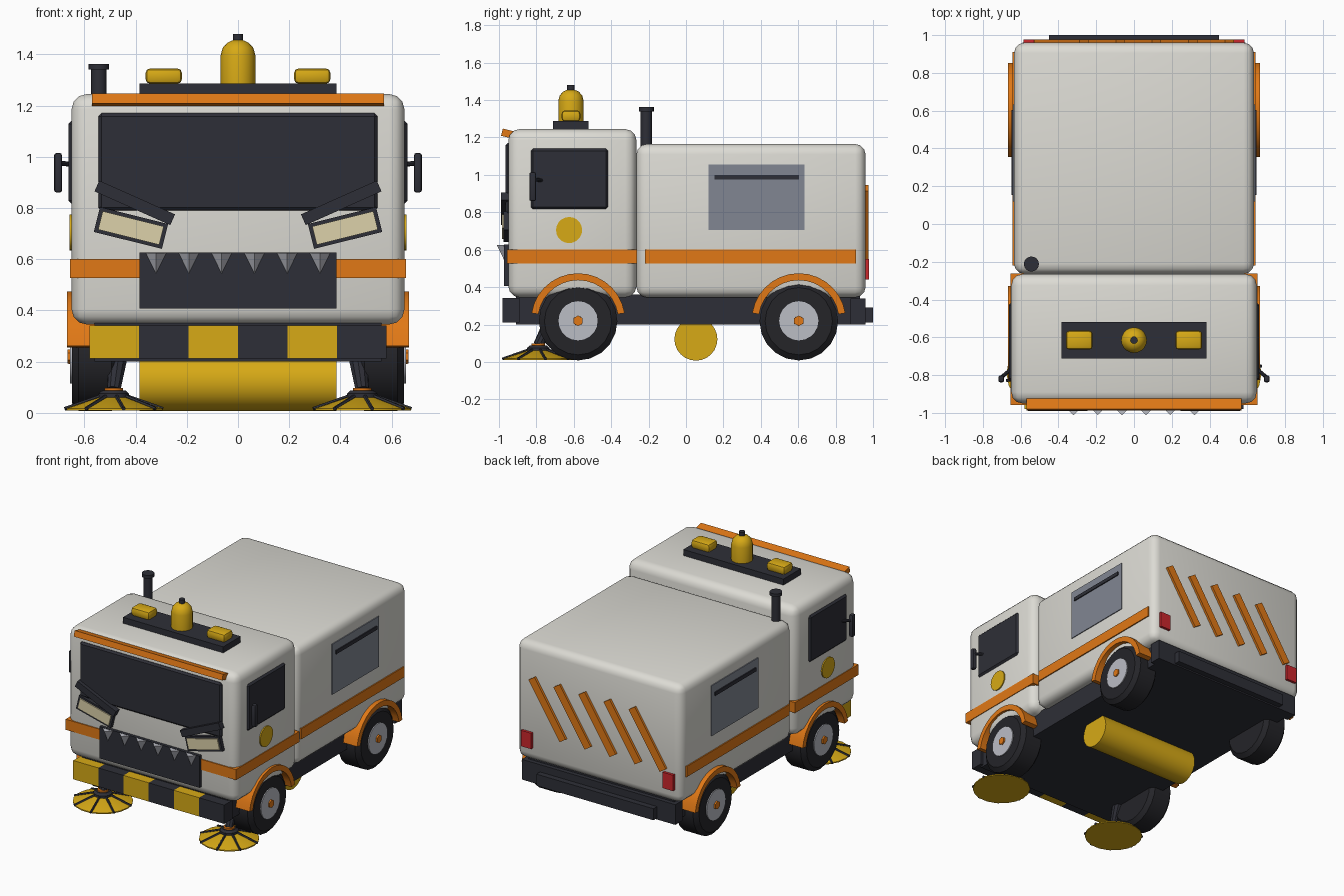
import bpy
import bmesh
from math import radians, pi, cos, sin
from mathutils import Matrix, Vector, Euler

if "Cube" in bpy.data.objects:
    bpy.data.objects.remove(bpy.data.objects["Cube"])


def material(name, rgb):
    m = bpy.data.materials.new(name)
    m.use_nodes = True
    color = (*rgb, 1)
    m.diffuse_color = color
    m.node_tree.nodes["Principled BSDF"].inputs["Base Color"].default_value = color
    return m


WHITE = material("warm white", (0.72, 0.71, 0.66))
DARK = material("dark grey", (0.027, 0.028, 0.038))
TYRE = material("tyre black", (0.018, 0.018, 0.022))
ORANGE = material("orange", (0.75, 0.19, 0.008))
YELLOW = material("yellow", (0.68, 0.4, 0.008))
CREAM = material("lamp cream", (0.72, 0.64, 0.4))
PANEL = material("panel grey", (0.22, 0.24, 0.29))
SILVER = material("silver", (0.5, 0.51, 0.56))
RED = material("red", (0.6, 0.02, 0.025))


def finish(name, bm, mat, loc=(0, 0, 0), rot=(0, 0, 0)):
    """Turn a bmesh into a placed, shaded object."""
    bmesh.ops.recalc_face_normals(bm, faces=bm.faces)
    me = bpy.data.meshes.new(name)
    bm.to_mesh(me)
    bm.free()
    me.materials.append(mat)
    me.shade_smooth()
    me.set_sharp_from_angle(angle=radians(35))
    ob = bpy.data.objects.new(name, me)
    bpy.context.scene.collection.objects.link(ob)
    ob.location = loc
    ob.rotation_euler = [radians(a) for a in rot]
    return ob


def box(name, x, y, z, mat, rot=(0, 0, 0), bevel=0, seg=1):
    """Box from its (min, max) range on each axis."""
    bm = bmesh.new()
    bmesh.ops.create_cube(bm, size=1)
    bmesh.ops.scale(bm, vec=[r[1] - r[0] for r in (x, y, z)], verts=bm.verts)
    if bevel:
        bmesh.ops.bevel(bm, geom=bm.edges[:], offset=bevel, segments=seg,
                        profile=0.5, affect='EDGES')
    return finish(name, bm, mat, [(r[0] + r[1]) / 2 for r in (x, y, z)], rot)


def around(c, half):
    return (c - half, c + half)


def side(s, a, b):
    """Range on the x axis, mirrored by the sign s."""
    return tuple(sorted((s * a, s * b)))


def lathe(name, profile, mat, loc, rot=(0, 0, 0), sides=20):
    """Revolve (radius, height) points around z and close both ends."""
    bm = bmesh.new()
    rings = [[bm.verts.new((r * cos(2 * pi * i / sides), r * sin(2 * pi * i / sides), h))
              for i in range(sides)] for r, h in profile]
    for a, b in zip(rings, rings[1:]):
        for i in range(sides):
            j = (i + 1) % sides
            bm.faces.new((a[i], a[j], b[j], b[i]))
    bm.faces.new(rings[0])
    bm.faces.new(rings[-1])
    return finish(name, bm, mat, loc, rot)


def rod(name, a, b, r1, r2, mat, sides=10):
    """Tapered rod between two points."""
    a, b = Vector(a), Vector(b)
    d = b - a
    rot = d.to_track_quat('Z', 'Y').to_euler()
    return lathe(name, [(r1, 0), (r2, d.length)], mat, a, [a_ * 180 / pi for a_ in rot], sides)


# Main bodies and chassis
box("cab", (-0.65, 0.65), (-0.95, -0.265), (0.345, 1.245), WHITE, bevel=0.06, seg=3)
box("hopper", (-0.635, 0.635), (-0.265, 0.96), (0.345, 1.165), WHITE, bevel=0.055, seg=3)
box("chassis", (-0.56, 0.56), (-0.91, 0.93), (0.2, 0.36), DARK)
box("rear_beam", (-0.59, 0.59), (0.88, 0.96), (0.2, 0.34), DARK)
box("rear_step", (-0.45, 0.45), (0.95, 1.0), (0.21, 0.29), DARK)

# Striped front bumper
for i in range(6):
    x0 = -0.58 + i * 0.58 / 3
    box("bumper_block", (x0, x0 + 0.58 / 3), (-0.98, -0.89), (0.212, 0.342),
        DARK if i % 2 else YELLOW)

# Orange waist bands and visor
box("cab_band", (-0.655, 0.655), (-0.957, -0.262), (0.527, 0.6), ORANGE)
box("hopper_band", (-0.643, 0.643), (-0.22, 0.91), (0.527, 0.6), ORANGE)
box("visor", (-0.57, 0.57), (-0.985, -0.9), (1.198, 1.238), ORANGE, rot=(-14, 0, 0))

# Windscreen and snarling face
box("windscreen", (-0.545, 0.545), (-0.965, -0.93), (0.79, 1.17), DARK, bevel=0.012)
box("mouth", (-0.385, 0.385), (-0.972, -0.92), (0.407, 0.627), DARK)
for i in range(6):
    lathe("tooth", [(0.0, -0.085), (0.042, 0)], SILVER, (-0.32 + i * 0.128, -0.97, 0.625),
          rot=(0, 0, 45), sides=4).data.transform(Matrix.Rotation(pi / 4, 4, 'Z'))
for s in (-1, 1):
    box("headlight_housing", around(s * 0.418, 0.137), (-0.975, -0.93), around(0.722, 0.05),
        DARK, rot=(0, -s * 14, 0))
    box("headlight", around(s * 0.418, 0.123), (-0.983, -0.96), around(0.722, 0.037),
        CREAM, rot=(0, -s * 14, 0))
    box("brow", around(s * 0.403, 0.162), (-0.99, -0.93), around(0.82, 0.023),
        DARK, rot=(0, -s * 24, 0))

# Cab and hopper sides
for s in (-1, 1):
    box("door_window", side(s, 0.63, 0.662), (-0.83, -0.417), (0.817, 1.14), DARK, bevel=0.012)
    lathe("door_disc", [(0.07, 0), (0.07, 0.012)], YELLOW, (s * 0.646, -0.625, 0.705),
          rot=(0, s * 90, 0))
    box("side_panel", side(s, 0.62, 0.641), (0.12, 0.633), (0.705, 1.055), PANEL)
    box("panel_slot", side(s, 0.63, 0.648), (0.153, 0.603), (0.975, 1.0), DARK)
    rod("mirror_arm", (s * 0.64, -0.76, 0.97), (s * 0.7, -0.81, 0.975), 0.01, 0.01, DARK)
    box("mirror", side(s, 0.687, 0.718), (-0.838, -0.802), (0.86, 1.015), DARK, bevel=0.01, seg=2)


# Wheels and arches
def arch(name, s, y):
    bm = bmesh.new()
    steps = 14
    loops = []
    for i in range(steps + 1):
        t = radians(9 + 162 * i / steps)
        loops.append([bm.verts.new((s * x, y + r * cos(t), 0.222 + r * sin(t)))
                      for r, x in ((0.215, 0.55), (0.252, 0.55), (0.252, 0.667), (0.215, 0.667))])
    for a, b in zip(loops, loops[1:]):
        for k in range(4):
            bm.faces.new((a[k], a[(k + 1) % 4], b[(k + 1) % 4], b[k]))
    bm.faces.new(loops[0])
    bm.faces.new(loops[-1])
    finish(name, bm, ORANGE)


TYRE_PROFILE = [(0.18, -0.09), (0.21, -0.065), (0.21, 0.065), (0.18, 0.09), (0.115, 0.09)]
for s in (-1, 1):
    for end, y in (("front", -0.577), ("rear", 0.603)):
        turn = (0, s * 90, 0)
        lathe(end + "_tyre", TYRE_PROFILE, TYRE, (s * 0.558, y, 0.218), turn)
        lathe(end + "_hub", [(0.105, 0), (0.105, 0.1)], SILVER, (s * 0.555, y, 0.22), turn)
        lathe(end + "_hub_cap", [(0.032, 0), (0.028, 0.11)], ORANGE, (s * 0.555, y, 0.22), turn, 6)
        arch(end + "_arch", s, y)

# Roof light bar, lamps and beacon
box("light_bar", (-0.385, 0.385), (-0.712, -0.52), (1.235, 1.287), DARK)
for s in (-1, 1):
    box("roof_lamp", around(s * 0.29, 0.071), around(-0.615, 0.05), (1.285, 1.345),
        YELLOW, bevel=0.018, seg=2)
lathe("beacon", [(0.068, 0), (0.068, 0.11), (0.06, 0.14), (0.042, 0.16), (0.02, 0.17)],
      YELLOW, (0, -0.615, 1.285))
lathe("beacon_cap", [(0.02, 0), (0.02, 0.03)], DARK, (0, -0.615, 1.45), sides=12)

# Exhaust stack
lathe("exhaust", [(0.03, 0), (0.03, 0.25), (0.04, 0.25), (0.04, 0.272), (0.025, 0.272)],
      DARK, (-0.543, -0.212, 1.09), sides=16)

# Sweeping gear
lathe("main_roller", [(0.115, -0.385), (0.115, 0.385)], YELLOW, (0, 0.053, 0.122),
      rot=(0, 90, 0), sides=24)
for s in (-1, 1):
    cx, cy = s * 0.485, -0.79
    lathe("side_brush", [(0.19, 0.01), (0.19, 0.018), (0.06, 0.06)], YELLOW, (cx, cy, 0), sides=18)
    lathe("brush_hub", [(0.06, 0.045), (0.06, 0.075), (0.045, 0.088)], DARK, (cx, cy, 0), sides=16)
    lathe("brush_collar", [(0.036, 0.08), (0.036, 0.098)], ORANGE, (cx, cy, 0), sides=14)
    rod("brush_strut", (cx, cy, 0.09), (s * 0.465, -0.71, 0.24), 0.027, 0.04, DARK)
    for i in range(8):
        c, n = cos(i * pi / 4 + 0.2), sin(i * pi / 4 + 0.2)
        rod("brush_spoke", (cx + 0.05 * c, cy + 0.05 * n, 0.066),
            (cx + 0.195 * c, cy + 0.195 * n, 0.016), 0.008, 0.008, DARK, 6)

# Rear hazard stripes and tail lamps
for i in range(5):
    box("rear_stripe", around(-0.385 + i * 0.1925, 0.028), (0.95, 0.976), around(0.745, 0.22),
        ORANGE, rot=(0, 33, 0))
for s in (-1, 1):
    box("tail_lamp", around(s * 0.545, 0.04), (0.94, 0.978), (0.44, 0.55), RED)
